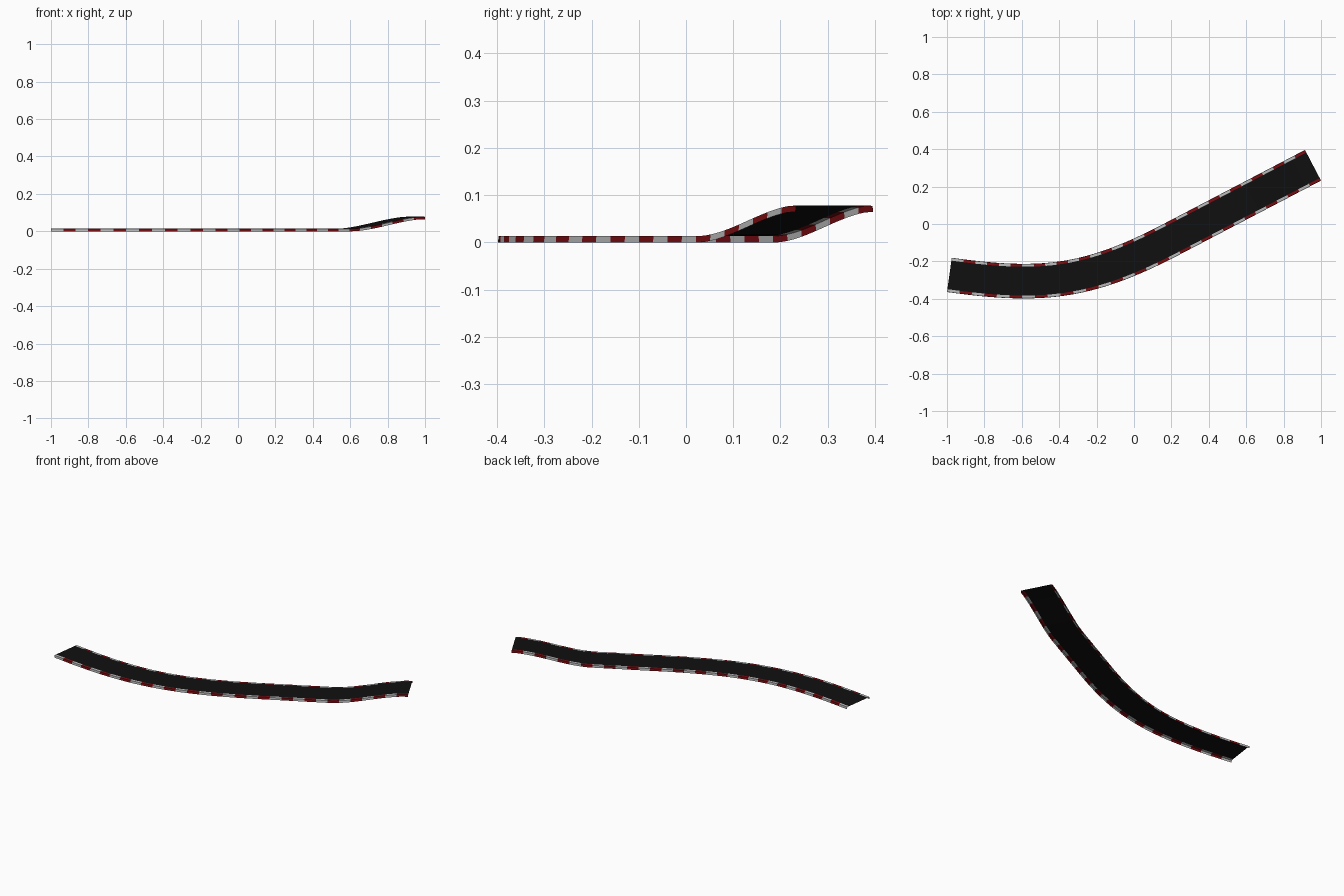
import bpy, math
from mathutils import Vector
from mathutils.geometry import interpolate_bezier

if "Cube" in bpy.data.objects:
    bpy.data.objects.remove(bpy.data.objects["Cube"])

HALF, INNER, TOP = 0.0925, 0.077, 0.014   # half width, curb inner edge, road height
DASHES, SUB = 32, 3                       # painted curb blocks, steps per block


def material(name, rgb):
    m = bpy.data.materials.new(name)
    m.diffuse_color = (*rgb, 1)
    m.use_nodes = True
    m.node_tree.nodes["Principled BSDF"].inputs["Base Color"].default_value = m.diffuse_color
    return m


asphalt = material("asphalt", (0.005, 0.005, 0.005))
red = material("curb_red", (0.2, 0.004, 0.006))
white = material("curb_white", (0.5, 0.5, 0.5))

# Centre line: a gentle bend followed by a straight
a, b, end = Vector((-0.987, -0.272, 0)), Vector((0.2, -0.082, 0)), Vector((0.957, 0.314, 0))
t0 = Vector((math.cos(math.radians(-8)), math.sin(math.radians(-8)), 0))
t1 = (end - b).normalized()
dense = list(interpolate_bezier(a, a + t0 * 0.5, b - t1 * 0.5, b, 200))
dense += [b.lerp(end, i / 100) for i in range(1, 101)]
lengths = [0]
for p, q in zip(dense, dense[1:]):
    lengths.append(lengths[-1] + (q - p).length)


def sample(s):
    for i in range(len(dense) - 1):
        if s <= lengths[i + 1] or i == len(dense) - 2:
            f = (s - lengths[i]) / (lengths[i + 1] - lengths[i])
            return dense[i].lerp(dense[i + 1], f), (dense[i + 1] - dense[i]).normalized()


def rise(x):
    # Ramp near the far end: eased at the foot and at the crest
    u = min(max((x - 0.56) / 0.37, 0), 1)
    return 0.064 * (0.65 * u * u * (3 - 2 * u) + 0.35 * u ** 1.5)


N = DASHES * SUB
stations = []
for i in range(N + 1):
    p, t = sample(lengths[-1] * i / N)
    stations.append((Vector((p.x, p.y, rise(p.x))), Vector((-t.y, t.x, 0))))


def sweep(name, profile, mats, pick):
    # Open profile of (sideways, height) points swept along the centre line
    k = len(profile)
    verts = [p + n * w + Vector((0, 0, h)) for p, n in stations for w, h in profile]
    faces, idx = [], []
    for i in range(N):
        for j in range(k - 1):
            v = i * k + j
            faces.append((v, v + k, v + k + 1, v + 1))
            idx.append(pick(i))
    me = bpy.data.meshes.new(name)
    me.from_pydata(verts, [], faces)
    for m in mats:
        me.materials.append(m)
    me.polygons.foreach_set("material_index", idx)
    me.update()
    ob = bpy.data.objects.new(name, me)
    bpy.context.collection.objects.link(ob)


# Road surface
sweep("road_surface", [(-INNER, TOP), (INNER, TOP)], [asphalt], lambda i: 0)

# Curbs: flat painted strip with a drop to the ground, alternating blocks
curb = [(INNER, TOP), (HALF - 0.001, TOP - 0.0005), (HALF, 0)]
block = lambda i: (i // SUB) % 2
sweep("left_curb", curb, [white, red], block)
sweep("right_curb", [(-w, h) for w, h in reversed(curb)], [white, red], block)
